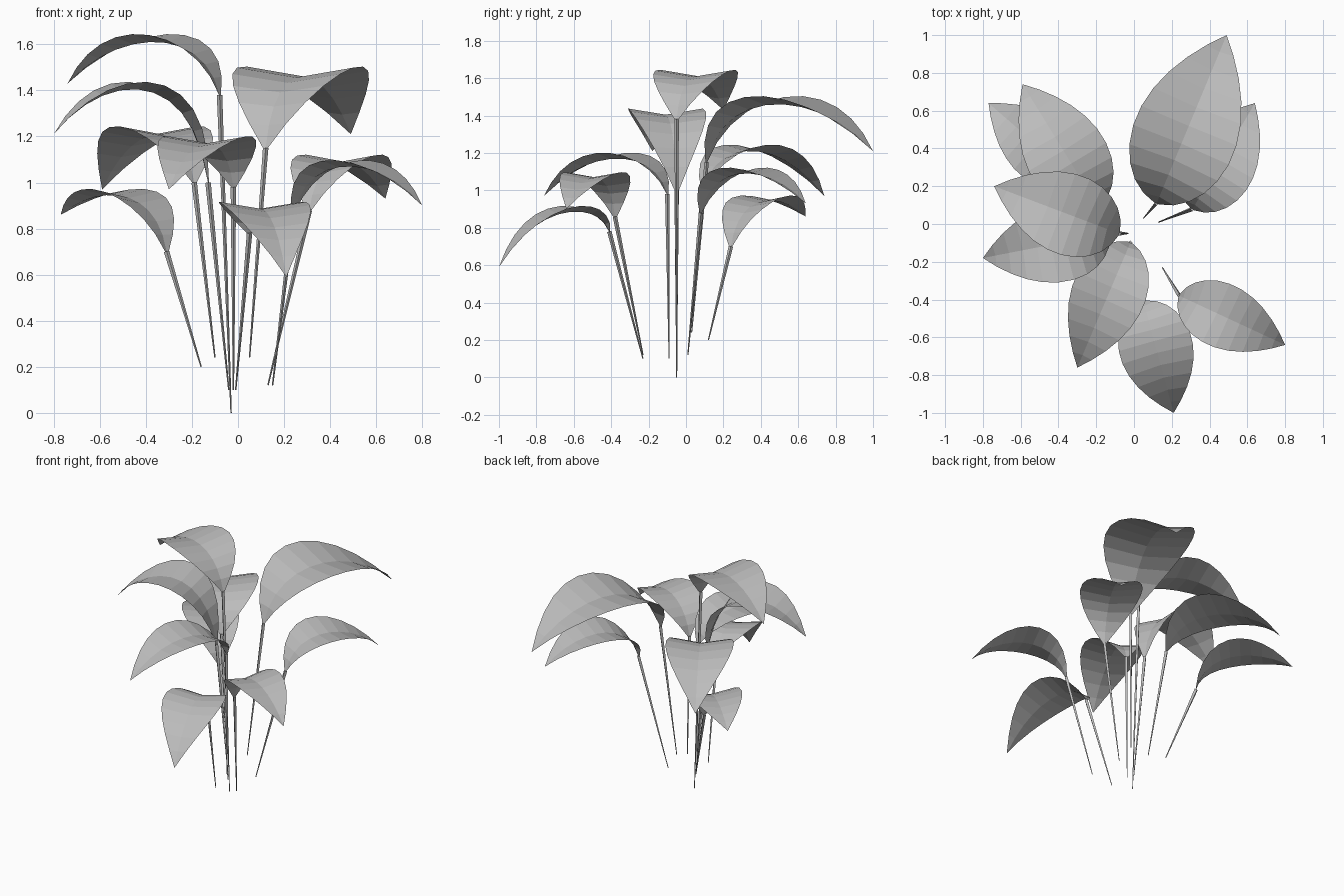
import bpy, bmesh, math
from mathutils import Vector

cube = bpy.data.objects.get("Cube")
if cube:
    bpy.data.objects.remove(cube, do_unlink=True)

grey = bpy.data.materials.new("leaf grey")
grey.use_nodes = True
grey.diffuse_color = (0.5, 0.5, 0.5, 1)
grey.node_tree.nodes["Principled BSDF"].inputs["Base Color"].default_value = (0.5, 0.5, 0.5, 1)

ROWS, HALF_COLS = 11, 3
UP = Vector((0, 0, 1))


def finish(bm, name):
    mesh = bpy.data.meshes.new(name)
    bm.to_mesh(mesh)
    bm.free()
    mesh.materials.append(grey)
    obj = bpy.data.objects.new(name, mesh)
    bpy.context.collection.objects.link(obj)
    return obj


def bezier(p, t):
    s = 1 - t
    return p[0]*s**3 + p[1]*3*s*s*t + p[2]*3*s*t*t + p[3]*t**3


def add_blade(name, base, tip, crest, half_width):
    """Arched blade with a creased midrib and slightly raised edges."""
    flat = Vector((tip.x - base.x, tip.y - base.y, 0))
    side = UP.cross(flat).normalized()
    handle = (crest - (base.z + tip.z) / 8) * 4 / 3
    path = [base,
            Vector((base.x, base.y, handle)) + flat * 0.1,
            Vector((base.x, base.y, handle)) + flat * 0.65,
            tip]
    bm = bmesh.new()
    grid = []
    for r in range(ROWS + 1):
        t = r / ROWS
        mid = bezier(path, t)
        along = bezier(path, min(1, t + 0.01)) - bezier(path, max(0, t - 0.01))
        normal = along.cross(side).normalized()
        if normal.z < 0:
            normal.negate()
        width = half_width * math.sin(math.pi * t) + 0.012 * (1 - t)
        row = []
        for c in range(-HALF_COLS, HALF_COLS + 1):
            u = c / HALF_COLS
            row.append(bm.verts.new(mid + side * width * u + normal * width * 0.16 * abs(u)))
        grid.append(row)
    for a, b in zip(grid, grid[1:]):
        for c in range(2 * HALF_COLS):
            bm.faces.new((a[c], b[c], b[c + 1], a[c + 1]))
    bmesh.ops.remove_doubles(bm, verts=bm.verts, dist=0.0005)
    bmesh.ops.recalc_face_normals(bm, faces=bm.faces)
    if sum(f.normal.z * f.calc_area() for f in bm.faces) < 0:
        bmesh.ops.reverse_faces(bm, faces=bm.faces)
    finish(bm, name)


def add_stem(name, foot, top):
    """Thin four-sided stalk that tapers towards the ground."""
    axis = top - foot
    bm = bmesh.new()
    bmesh.ops.create_cone(bm, cap_ends=True, segments=4, radius1=0.003,
                          radius2=0.012, depth=axis.length)
    turn = UP.rotation_difference(axis).to_matrix()
    for v in bm.verts:
        v.co = turn @ v.co + (foot + top) / 2
    finish(bm, name)


# name: stem foot, blade base, blade tip, crest height, half width
leaves = {
    "large_back": ((.05, .03, .24), (.12, .11, 1.15), (.49, 1, 1.21), 1.46, .27),
    "back_left": ((.13, .01, .12), (.31, .08, .88), (.64, .64, .93), 1.09, .19),
    "back_right": ((-.1, .02, .24), (-.19, .09, 1), (-.59, .74, .97), 1.21, .21),
    "low_back_right": ((-.16, .12, .2), (-.31, .24, .7), (-.77, .64, .86), .94, .17),
    "top_right": ((-.03, -.05, 0), (-.08, -.05, 1.38), (-.74, .2, 1.43), 1.61, .21),
    "upper_right": ((-.04, -.05, .1), (-.13, -.05, 1), (-.8, -.18, 1.21), 1.4, .2),
    "front_right": ((-.02, -.09, .1), (-.02, -.1, .98), (-.3, -.76, .97), 1.17, .19),
    "low_front": ((-.01, -.23, .1), (.05, -.41, .78), (.21, -1, .59), .88, .19),
    "front_left": ((.15, -.23, .12), (.24, -.38, .86), (.8, -.64, .9), 1.07, .165),
}
for name, (foot, base, tip, crest, half_width) in leaves.items():
    base = Vector(base)
    add_stem(name + "_stem", Vector(foot), base)
    add_blade(name + "_blade", base, Vector(tip), crest, half_width)
